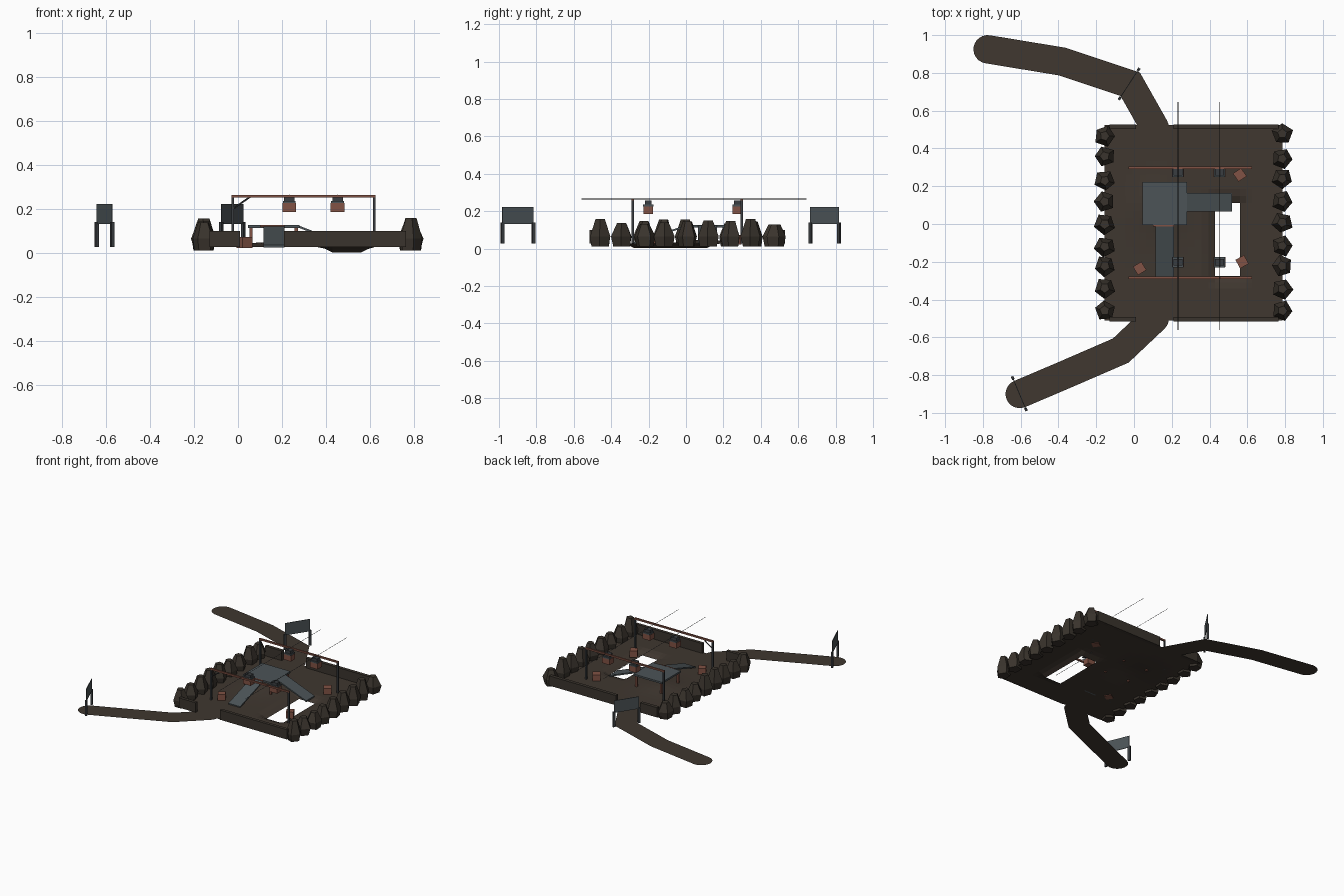
import bpy, bmesh, math, random
from mathutils import Vector, Matrix

if "Cube" in bpy.data.objects:
    bpy.data.objects.remove(bpy.data.objects["Cube"])

random.seed(4)


def mat(name, c):
    m = bpy.data.materials.new(name)
    m.diffuse_color = (*c, 1)
    m.use_nodes = True
    m.node_tree.nodes["Principled BSDF"].inputs["Base Color"].default_value = m.diffuse_color
    return m


EARTH = mat("brown earth", (0.050, 0.038, 0.029))
ROCK = mat("dark rock", (0.042, 0.034, 0.026))
RUST = mat("rust red", (0.22, 0.085, 0.058))
STEEL = mat("blue grey steel", (0.072, 0.088, 0.096))
DARK = mat("dark steel", (0.042, 0.047, 0.052))
G = 0.027  # ground level


def finish(name, bm, m):
    me = bpy.data.meshes.new(name)
    bm.to_mesh(me)
    bm.free()
    me.materials.append(m)
    ob = bpy.data.objects.new(name, me)
    bpy.context.collection.objects.link(ob)
    return ob


def box(name, m, x0, x1, y0, y1, z0, z1, rot=0):
    bm = bmesh.new()
    bmesh.ops.create_cube(bm, size=1)
    bmesh.ops.scale(bm, vec=(x1 - x0, y1 - y0, z1 - z0), verts=bm.verts)
    bmesh.ops.rotate(bm, matrix=Matrix.Rotation(rot, 3, 'Z'), verts=bm.verts)
    bmesh.ops.translate(bm, vec=((x0 + x1) / 2, (y0 + y1) / 2, (z0 + z1) / 2), verts=bm.verts)
    return finish(name, bm, m)


def rod(name, m, a, b, r, n=6):
    a, b = Vector(a), Vector(b)
    bm = bmesh.new()
    bmesh.ops.create_cone(bm, cap_ends=True, segments=n, radius1=r, radius2=r, depth=(b - a).length)
    q = (b - a).to_track_quat('Z', 'Y').to_matrix().to_4x4()
    bmesh.ops.transform(bm, matrix=Matrix.Translation((a + b) / 2) @ q, verts=bm.verts)
    return finish(name, bm, m)


# terrain sheet with low mound, sunken pit and open hole
def span(*parts):
    out = []
    for a, b, n in parts:
        out += [a + (b - a) * i / n for i in range(n)]
    return out + [parts[-1][1]]


xs = span((-0.155, 0.43, 16), (0.43, 0.56, 4), (0.56, 0.785, 7))
ys = span((-0.51, -0.275, 7), (-0.275, 0.11, 10), (0.11, 0.525, 11))


def height(x, y):
    dx = max(0.43 - x, x - 0.56, 0) / 0.06
    dy = max(-0.275 - y, y - 0.11, 0) / 0.06
    pit = 0.025 * max(0, 1 - math.hypot(dx, dy)) ** 1.3
    mound = 0.022 * math.exp(-((x - 0.13) ** 2 + (y - 0.1) ** 2) / 0.02)
    return G - pit + mound


bm = bmesh.new()
grid = [[bm.verts.new((x, y, height(x, y))) for x in xs] for y in ys]
for j in range(len(ys) - 1):
    for i in range(len(xs) - 1):
        cx, cy = (xs[i] + xs[i + 1]) / 2, (ys[j] + ys[j + 1]) / 2
        if not (0.43 < cx < 0.56 and -0.275 < cy < 0.11):
            bm.faces.new((grid[j][i], grid[j][i + 1], grid[j + 1][i + 1], grid[j + 1][i]))
finish("ground", bm, EARTH)


# flat winding roads with rounded ends
def road(name, pts, w=0.075):
    pts = [Vector(p) for p in pts]
    n = len(pts)
    dirs = [(pts[i + 1] - pts[i]).normalized() for i in range(n - 1)]
    bm = bmesh.new()
    rows = []
    for i, p in enumerate(pts):
        d0, d1 = dirs[max(i - 1, 0)], dirs[min(i, n - 2)]
        t = (d0 + d1).normalized()
        k = w / max(t.dot(d0), 0.5)
        s = Vector((-t.y, t.x)) * k
        rows.append([bm.verts.new((*(p + s), G + 0.001)), bm.verts.new((*(p - s), G + 0.001))])
    for a, b in zip(rows, rows[1:]):
        bm.faces.new((a[0], a[1], b[1], b[0]))
    for row, p, d in ((rows[0], pts[0], -dirs[0]), (rows[-1], pts[-1], dirs[-1])):
        s = row[0].co.xy - p
        arc = [bm.verts.new((*(p + s * math.cos(a) + d * w * math.sin(a)), G + 0.001))
               for a in (math.pi * i / 12 for i in range(1, 12))]
        bm.faces.new([row[0]] + arc + [row[1]])
    for f in bm.faces:
        f.normal_update()
        if f.normal.z < 0:
            f.normal_flip()
    finish(name, bm, EARTH)


road("front_road", [(0.11, -0.50), (-0.07, -0.67), (-0.37, -0.80), (-0.605, -0.90)])
road("back_road", [(0.11, 0.51), (-0.02, 0.74), (-0.38, 0.86), (-0.775, 0.925)])

# low walls with road gaps
for label, y0, y1 in (("front", -0.515, -0.492), ("back", 0.503, 0.528)):
    box(label + "_wall_left", ROCK, -0.13, 0.01, y0, y1, G, 0.10)
    box(label + "_wall_right", ROCK, 0.21, 0.765, y0, y1, G, 0.10)

# rows of five-sided boulders along both sides
for side, cx in (("left", -0.155), ("right", 0.785)):
    for k in range(9):
        cy = 0.47 - k * 0.1165 + random.uniform(-0.008, 0.008)
        top = random.uniform(0.125, 0.16)
        turn = random.uniform(0, 6.28)
        bm = bmesh.new()
        rings = []
        for r, z in ((0.046, 0.012), (0.057, 0.065), (0.026, top)):
            rings.append([bm.verts.new((cx + r * math.cos(turn + a) * random.uniform(0.92, 1.06),
                                        cy + r * math.sin(turn + a) * random.uniform(0.92, 1.06), z))
                          for a in (math.tau * i / 5 for i in range(5))])
        for a, b in zip(rings, rings[1:]):
            for i in range(5):
                bm.faces.new((a[i], a[(i + 1) % 5], b[(i + 1) % 5], b[i]))
        bm.faces.new(rings[0][::-1])
        bm.faces.new(rings[-1])
        finish(f"{side}_boulder_{k}", bm, ROCK)

# raised platform with rusty trim and legs
box("platform", STEEL, 0.045, 0.28, -0.005, 0.222, 0.114, 0.127)
box("platform_trim", RUST, 0.10, 0.212, -0.012, -0.004, 0.118, 0.128)
for x in (0.06, 0.265):
    for y in (0.01, 0.207):
        box("platform_leg", RUST, x - 0.007, x + 0.007, y - 0.007, y + 0.007, G, 0.115)


# sloping ramps
def ramp(name, a, b, c, d, t=0.01):
    bm = bmesh.new()
    bm.faces.new([bm.verts.new(p) for p in (a, b, c, d)])
    r = bmesh.ops.extrude_face_region(bm, geom=bm.faces[:])
    bmesh.ops.translate(bm, vec=(0, 0, -t), verts=[v for v in r["geom"] if isinstance(v, bmesh.types.BMVert)])
    bmesh.ops.recalc_face_normals(bm, faces=bm.faces)
    finish(name, bm, STEEL)


ramp("front_ramp", (0.115, -0.278, 0.035), (0.212, -0.278, 0.035), (0.212, 0, 0.125), (0.115, 0, 0.125))
ramp("side_ramp", (0.275, 0.065, 0.125), (0.52, 0.065, 0.03), (0.52, 0.165, 0.03), (0.275, 0.165, 0.125))

# two gantries with a corner brace
for label, y in (("front", -0.285), ("back", 0.298)):
    box(label + "_gantry_beam", RUST, -0.03, 0.625, y - 0.006, y + 0.006, 0.252, 0.264)
    for x in (-0.024, 0.62):
        box(label + "_gantry_post", DARK, x - 0.006, x + 0.006, y - 0.006, y + 0.006, G, 0.256)
rod("gantry_brace", DARK, (-0.024, -0.285, 0.20), (0.055, -0.285, 0.255), 0.004)

# cables with hanging cable cars
for x in (0.233, 0.453):
    rod("cable", DARK, (x, -0.56, 0.265), (x, 0.645, 0.265), 0.0015, 4)
    for y in (-0.202, 0.275):
        box("car_body", RUST, x - 0.031, x + 0.031, y - 0.026, y + 0.026, 0.185, 0.226)
        box("car_roof", STEEL, x - 0.029, x + 0.029, y - 0.027, y + 0.027, 0.226, 0.236)
        box("car_hanger", DARK, x - 0.024, x + 0.024, y - 0.018, y + 0.018, 0.236, 0.258)

# loose crates
for x, y, r in ((0.56, 0.26, 0.6), (0.03, -0.235, 0.55), (0.572, -0.20, 0.5)):
    box("crate", RUST, x - 0.026, x + 0.026, y - 0.026, y + 0.026, G - 0.004, 0.072, r)

# road signs: thin board between two short posts
for label, a, b in (("front", (-0.642, -0.815), (-0.572, -0.982)), ("back", (0.024, 0.818), (-0.076, 0.665))):
    ang = math.atan2(b[1] - a[1], b[0] - a[0])
    for x, y in (a, b):
        box(label + "_sign_post", DARK, x - 0.009, x + 0.009, y - 0.007, y + 0.007, G, 0.14, ang)
    cx, cy = (a[0] + b[0]) / 2, (a[1] + b[1]) / 2
    h = math.dist(a, b) / 2
    box(label + "_sign_board", STEEL, cx - h, cx + h, cy - 0.002, cy + 0.002, 0.132, 0.223, ang)
